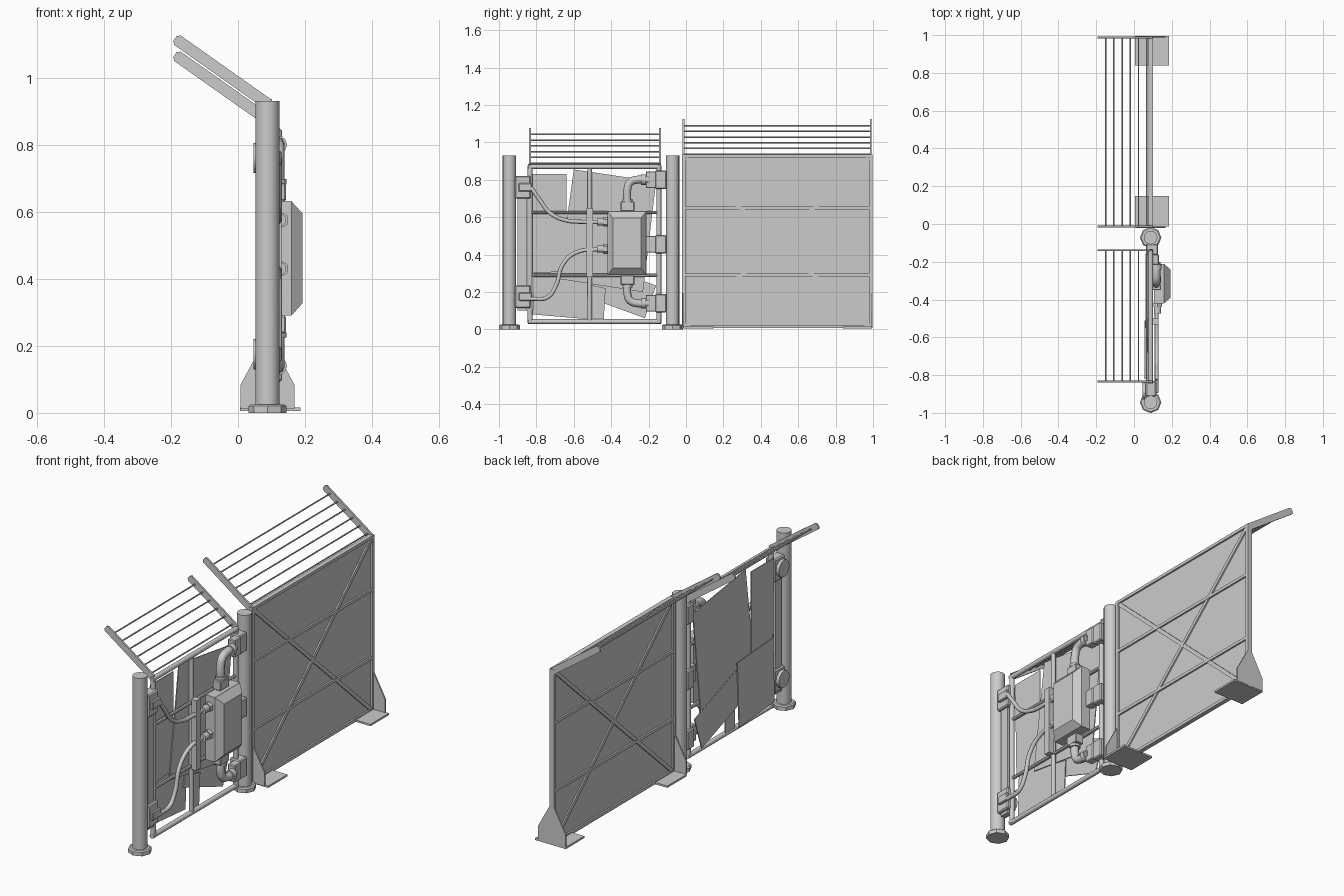
import bpy, bmesh
from math import pi, radians, atan2
from mathutils import Vector, Matrix

if "Cube" in bpy.data.objects:
    bpy.data.objects.remove(bpy.data.objects["Cube"])

grey = bpy.data.materials.new("plain grey metal")
grey.use_nodes = True
GREY = (0.6, 0.6, 0.6, 1)
grey.diffuse_color = GREY
grey.node_tree.nodes["Principled BSDF"].inputs["Base Color"].default_value = GREY

CX = 0.088          # centre plane of the whole barrier


def finish(name, bm, smooth=False):
    bmesh.ops.recalc_face_normals(bm, faces=bm.faces)
    mesh = bpy.data.meshes.new(name)
    bm.to_mesh(mesh)
    bm.free()
    mesh.materials.append(grey)
    ob = bpy.data.objects.new(name, mesh)
    bpy.context.collection.objects.link(ob)
    if smooth:
        bpy.ops.object.select_all(action='DESELECT')
        ob.select_set(True)
        bpy.context.view_layer.objects.active = ob
        bpy.ops.object.shade_smooth_by_angle(angle=radians(40))
    return ob


def box(name, x, y, z, bevel=0):
    """Box from (min, max) ranges."""
    bm = bmesh.new()
    bmesh.ops.create_cube(bm, size=1)
    for v in bm.verts:
        for i, (lo, hi) in enumerate((x, y, z)):
            v.co[i] = (lo + hi) / 2 + v.co[i] * (hi - lo)
    if bevel:
        bmesh.ops.bevel(bm, geom=bm.edges[:], offset=bevel, segments=1, affect='EDGES')
    return finish(name, bm)


def beam(name, a, b, width, depth, x=CX):
    """Flat bar between two (y, z) points."""
    a, b = Vector((x, *a)), Vector((x, *b))
    d = b - a
    bm = bmesh.new()
    bmesh.ops.create_cube(bm, size=1)
    rot = Matrix.Rotation(atan2(d.z, d.y), 4, 'X')
    scale = Matrix.Diagonal((depth, d.length, width, 1))
    bm.transform(Matrix.Translation((a + b) / 2) @ rot @ scale)
    return finish(name, bm)


def rod(name, a, b, r, r2=None, sides=12):
    """Cylinder or cone between two points."""
    a, b = Vector(a), Vector(b)
    bm = bmesh.new()
    bmesh.ops.create_cone(bm, cap_ends=True, segments=sides, radius1=r,
                          radius2=r2 or r, depth=(b - a).length)
    rot = (b - a).to_track_quat('Z', 'Y').to_matrix().to_4x4()
    bm.transform(Matrix.Translation((a + b) / 2) @ rot)
    return finish(name, bm, sides > 8)


def plate(name, pts, offset):
    """Extrude a polygon by the offset vector."""
    bm = bmesh.new()
    face = bm.faces.new([bm.verts.new(p) for p in pts])
    ext = bmesh.ops.extrude_face_region(bm, geom=[face])
    verts = [g for g in ext["geom"] if isinstance(g, bmesh.types.BMVert)]
    bmesh.ops.translate(bm, verts=verts, vec=offset)
    bm.faces.ensure_lookup_table()
    return finish(name, bm)


def tube(name, pts, r, kind='BEZIER'):
    """Round tube along a smooth path."""
    cu = bpy.data.curves.new(name, 'CURVE')
    cu.dimensions = '3D'
    cu.bevel_depth, cu.bevel_resolution = r, 2
    cu.resolution_u, cu.use_fill_caps = 6, True
    sp = cu.splines.new('BEZIER')
    sp.bezier_points.add(len(pts) - 1)
    for bp, p in zip(sp.bezier_points, pts):
        bp.co = p
        bp.handle_left_type = bp.handle_right_type = 'AUTO'
    cu.materials.append(grey)
    ob = bpy.data.objects.new(name, cu)
    bpy.context.collection.objects.link(ob)
    return ob


# Gate posts with octagonal collars
for side, y in (("outer", -0.944), ("inner", -0.072)):
    rod(side + "_post", (CX, y, 0.005), (CX, y, 0.93), 0.036, sides=16)
    rod(side + "_post_collar", (CX, y, 0), (CX, y, 0.02), 0.057, sides=8)
    rod(side + "_post_collar_top", (CX, y, 0.02), (CX, y, 0.025), 0.057, 0.05, sides=8)


# Slanted arms and wires over a section
def overhang(label, y0, y1, top):
    out = Vector((-0.817, 0, 0.577))
    up = Vector((0.577, 0, 0.817)) * 0.017
    for i, y in enumerate((y0, y1)):
        base = Vector((CX, y - 0.005, top))
        end = base + out * 0.338
        tip = out * 0.009
        plate(f"{label}_arm_{i + 1}",
              [base - up, end - up - tip, end - up * 0.5, end + up * 0.5,
               end + up - tip, base + up], (0, 0.01, 0))
    for i in range(6):
        x = -0.15 + i * 0.0435
        z = top + (CX - x) * 0.706
        rod(f"{label}_wire_{i + 1}", (x, y0, z), (x, y1, z), 0.004, sides=6)


overhang("fence", -0.013, 0.988, 0.922)
overhang("gate", -0.834, -0.139, 0.874)

# Fence sheet, frame and bracing
box("fence_sheet", (CX - 0.003, CX + 0.003), (-0.012, 0.99), (0.012, 0.93))
for i, y in enumerate((-0.013, 0.987)):
    beam(f"fence_upright_{i + 1}", (y, 0.008), (y, 0.935), 0.018, 0.026)
for i, z in enumerate((0.015, 0.29, 0.65, 0.928)):
    beam(f"fence_rail_{i + 1}", (-0.015, z), (0.99, z), 0.016, 0.024)
beam("fence_brace_rising", (0.0, 0.02), (0.975, 0.915), 0.02, 0.02)
beam("fence_brace_falling", (0.0, 0.915), (0.975, 0.02), 0.02, 0.019)

# Fence feet with end gussets
for i, (y0, y1, edge) in enumerate(((-0.013, 0.147, -0.02), (0.84, 0.994, 0.988))):
    box(f"foot_plate_{i + 1}", (0.006, 0.186), (y0, y1), (0.006, 0.016))
    half = [(0.08, 0.012), (0.08, 0.085), (0.012, 0.21)]
    outline = [(CX + x, edge, z) for x, z in half]
    outline += [(CX - x, edge, z) for x, z in reversed(half)]
    plate(f"foot_gusset_{i + 1}", outline, (0, 0.008, 0))

# Gate frame
for i, y in enumerate((-0.834, -0.145)):
    rod(f"gate_upright_{i + 1}", (CX, y, 0.035), (CX, y, 0.875), 0.013)
for i, z in enumerate((0.042, 0.87)):
    rod(f"gate_rail_{i + 1}", (CX, -0.845, z), (CX, -0.135, z), 0.013)
for i, z in enumerate((0.29, 0.625)):
    rod(f"gate_crossbar_{i + 1}", (CX, -0.834, z), (CX, -0.145, z), 0.009, sides=8)
rod("gate_middle_bar", (CX, -0.515, 0.05), (CX, -0.515, 0.86), 0.012)

# Patchwork sheets on the back of the gate, as (y, z) corners
patches = {
    "patch_upper": (0.066, [(-0.83, 0.83), (-0.64, 0.83), (-0.64, 0.31), (-0.82, 0.3)]),
    "patch_tall": (0.071, [(-0.6, 0.855), (-0.16, 0.79), (-0.23, 0.2), (-0.68, 0.27)]),
    "patch_lower": (0.056, [(-0.82, 0.08), (-0.525, 0.055), (-0.51, 0.4), (-0.81, 0.42)]),
    "patch_slanted": (0.061, [(-0.51, 0.36), (-0.16, 0.235), (-0.22, 0.06), (-0.55, 0.18)]),
    "patch_scrap": (0.076, [(-0.52, 0.24), (-0.43, 0.22), (-0.44, 0.05), (-0.51, 0.055)]),
}
for name, (x, pts) in patches.items():
    plate(name, [(x, y, z) for y, z in pts], (0.005, 0, 0))

# Hinge side: bar, blocks, clips and round caps
beam("hinge_bar", (-0.875, 0.1), (-0.875, 0.82), 0.05, 0.03)
for label, z in (("upper", 0.76), ("lower", 0.175)):
    box(label + "_hinge_block", (0.062, 0.118), (-0.915, -0.83), (z - 0.06, z + 0.06), 0.006)
    box(label + "_hinge_clip", (0.11, 0.13), (-0.895, -0.825), (z - 0.022, z + 0.022), 0.004)
    rod(label + "_hinge_cap", (0.046, -0.885, z), (0.07, -0.885, z), 0.045, sides=12)

# Latch side blocks
for i, z in enumerate((0.14, 0.455, 0.8)):
    box(f"latch_block_{i + 1}", (0.064, 0.128), (-0.165, -0.105), (z - 0.05, z + 0.05), 0.005)
    box(f"latch_plate_{i + 1}", (0.09, 0.132), (-0.215, -0.16), (z - 0.045, z + 0.045), 0.004)

# Control box with tapered lid
box("control_box", (0.105, 0.16), (-0.42, -0.212), (0.29, 0.632))
bm = bmesh.new()
bmesh.ops.create_cube(bm, size=1)
for v in bm.verts:
    k = 0.72 if v.co.x > 0 else 1
    v.co = (0.176 + v.co.x * 0.034, -0.316 + v.co.y * 0.208 * k, 0.461 + v.co.z * 0.342 * (k + 0.06 * (k < 1)))
finish("control_box_lid", bm)
box("cable_channel", (0.1, 0.13), (-0.533, -0.497), (0.28, 0.65))

# Conduits from the box to the latch blocks
for label, z, s, end in (("upper", 0.632, 1, 0.8), ("lower", 0.29, -1, 0.14)):
    px, py = 0.118, -0.313
    box(label + "_conduit_socket", (0.095, 0.143), (-0.35, -0.276),
        sorted((z, z + s * 0.052)), 0.004)
    tube(label + "_conduit",
         [(px, py, z + s * 0.04), (px, py, end - s * 0.05), (px, py + 0.014, end - s * 0.014),
          (px, py + 0.05, end), (px, -0.2, end)], 0.021)
    rod(label + "_conduit_ring", (px, -0.24, end), (px, -0.215, end), 0.028)
    rod(label + "_conduit_sleeve", (px, py, z + s * 0.05), (px, py, z + s * 0.065), 0.027)

# Cables from the hinge clips to the box glands
cables = {
    "upper_cable": [(-0.83, 0.76), (-0.78, 0.69), (-0.73, 0.625), (-0.65, 0.585),
                    (-0.55, 0.575), (-0.43, 0.575)],
    "lower_cable": [(-0.83, 0.163), (-0.74, 0.172), (-0.695, 0.235), (-0.66, 0.345),
                    (-0.59, 0.41), (-0.43, 0.43)],
}
for name, pts in cables.items():
    tube(name, [(0.12, y, z) for y, z in pts], 0.011)
    z = pts[-1][1]
    rod(name + "_gland_nut", (0.125, -0.44, z), (0.125, -0.415, z), 0.026, sides=6)
    rod(name + "_gland_neck", (0.125, -0.475, z), (0.125, -0.44, z), 0.019)
